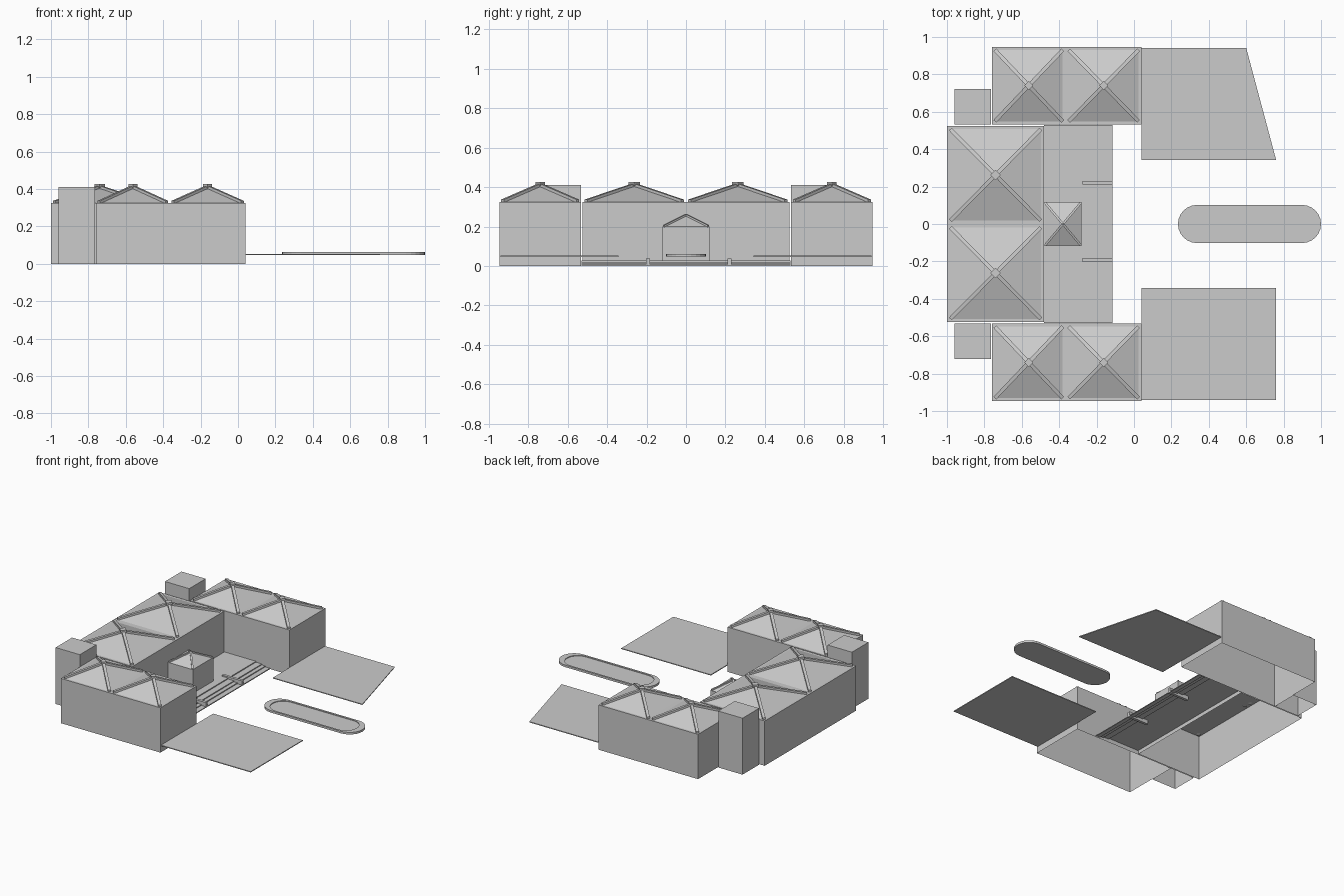
import bpy, bmesh
from math import cos, sin, pi
from mathutils import Vector

if "Cube" in bpy.data.objects:
    bpy.data.objects.remove(bpy.data.objects["Cube"])


def finish(name, bm):
    bmesh.ops.recalc_face_normals(bm, faces=bm.faces[:])
    me = bpy.data.meshes.new(name)
    bm.to_mesh(me)
    bm.free()
    ob = bpy.data.objects.new(name, me)
    bpy.context.collection.objects.link(ob)
    return ob


def prism(name, pts, z0, z1, bottom=True):
    """Vertical extrusion of an outline, optionally open underneath."""
    bm = bmesh.new()
    lo = [bm.verts.new((x, y, z0)) for x, y in pts]
    hi = [bm.verts.new((x, y, z1)) for x, y in pts]
    n = len(pts)
    for i in range(n):
        j = (i + 1) % n
        bm.faces.new((lo[i], lo[j], hi[j], hi[i]))
    bm.faces.new(hi)
    if bottom:
        bm.faces.new(lo[::-1])
    return finish(name, bm)


def rect(x0, x1, y0, y1):
    return [(x0, y0), (x1, y0), (x1, y1), (x0, y1)]


def pyramid_roof(name, x0, x1, y0, y1, z0, z1, inset, w, h, cap):
    """Pyramid with ribs along its four hips and a small cap on top."""
    c = Vector(((x0 + x1) / 2, (y0 + y1) / 2, z1))
    bm = bmesh.new()
    base = rect(x0 + inset, x1 - inset, y0 + inset, y1 - inset)
    vs = [bm.verts.new((x, y, z0)) for x, y in base]
    top = bm.verts.new(c)
    for i in range(4):
        bm.faces.new((vs[i], vs[(i + 1) % 4], top))
    finish(name, bm)

    bm = bmesh.new()
    for x, y in base:
        p = Vector((x, y, z0))
        side = (c - p).cross(Vector((0, 0, 1))).normalized() * w / 2
        up = Vector((0, 0, h))
        a, b = [[bm.verts.new(q + o) for o in
                 (-side - up * 0.5, side - up * 0.5, side + up, -side + up)]
                for q in (p, c)]
        for i in range(4):
            j = (i + 1) % 4
            bm.faces.new((a[i], a[j], b[j], b[i]))
        bm.faces.new(a)
        bm.faces.new(b)
    finish(name + "_ribs", bm)
    if cap:
        prism(name + "_cap", [(c.x + cap * cos(k * pi / 2), c.y + cap * sin(k * pi / 2))
                              for k in range(4)], z1, z1 + h + 0.007)


WALL, PEAK = 0.325, 0.408

# Main rear hall with two roof bays
prism("main_hall", rect(-1, -0.48, -0.525, 0.525), 0, WALL, False)
for s, y0, y1 in (("south", -0.525, 0), ("north", 0, 0.525)):
    pyramid_roof("main_roof_" + s, -1, -0.48, y0, y1, WALL, PEAK, 0.018, 0.02, 0.012, 0.028)

# Side wings and corner towers
for s, sg in (("north", 1), ("south", -1)):
    y0, y1 = sorted((sg * 0.533, sg * 0.947))
    prism("wing_" + s, rect(-0.76, 0.04, y0, y1), 0, WALL, False)
    for i, (xa, xb) in enumerate(((-0.76, -0.365), (-0.365, 0.04))):
        pyramid_roof(f"wing_roof_{s}_{i}", xa, xb, y0, y1, WALL, PEAK, 0.016, 0.02, 0.012, 0.024)
    t0, t1 = sorted((sg * 0.533, sg * 0.722))
    prism("tower_" + s, rect(-0.96, -0.765, t0, t1), 0, 0.41, False)

# Courtyard terrace and steps as one folded sheet
profile = [(-0.48, 0.028), (-0.275, 0.028), (-0.227, 0.028), (-0.227, 0.021), (-0.18, 0.021),
           (-0.18, 0.014), (-0.152, 0.014), (-0.152, 0.007), (-0.115, 0.007), (-0.115, 0)]
bm = bmesh.new()
rows = [[bm.verts.new((x, y, z)) for y in (-0.53, 0.53)] for x, z in profile]
for a, b in zip(rows, rows[1:]):
    bm.faces.new((a[0], b[0], b[1], a[1]))
finish("terrace_steps", bm)

# Low walls dividing the steps
for i, y in enumerate((-0.193, 0.22)):
    prism(f"step_wall_{i}", rect(-0.275, -0.115, y - 0.01, y + 0.01), 0, 0.037)

# Entrance pavilion
prism("entrance_pavilion", rect(-0.48, -0.28, -0.118, 0.118), 0.028, 0.2, False)
pyramid_roof("pavilion_roof", -0.48, -0.28, -0.118, 0.118, 0.2, 0.257, 0.004, 0.012, 0.007, 0)

# Forecourt paving slabs
prism("paving_north", [(0.04, 0.342), (0.76, 0.342), (0.6, 0.941), (0.04, 0.941)], 0.046, 0.052)
prism("paving_south", rect(0.04, 0.76, -0.94, -0.342), 0.046, 0.052)


# Rounded island with a slightly raised kerb
def stadium(x0, x1, r, n=12):
    pts = []
    for cx, a0 in ((x1 - r, -pi / 2), (x0 + r, pi / 2)):
        pts += [(cx + r * cos(a0 + pi * k / n), r * sin(a0 + pi * k / n)) for k in range(n + 1)]
    return pts


outer, inner = stadium(0.235, 1.0, 0.102), stadium(0.277, 0.955, 0.088)
bm = bmesh.new()
loops = [[bm.verts.new((x, y, z)) for x, y in pts] for pts, z in
         ((outer, 0.047), (outer, 0.062), (inner, 0.062), (inner, 0.057))]
n = len(outer)
for a, b in zip(loops, loops[1:]):
    for i in range(n):
        j = (i + 1) % n
        bm.faces.new((a[i], a[j], b[j], b[i]))
bm.faces.new(loops[0][::-1])
bm.faces.new(loops[-1])
finish("island_kerb", bm)
